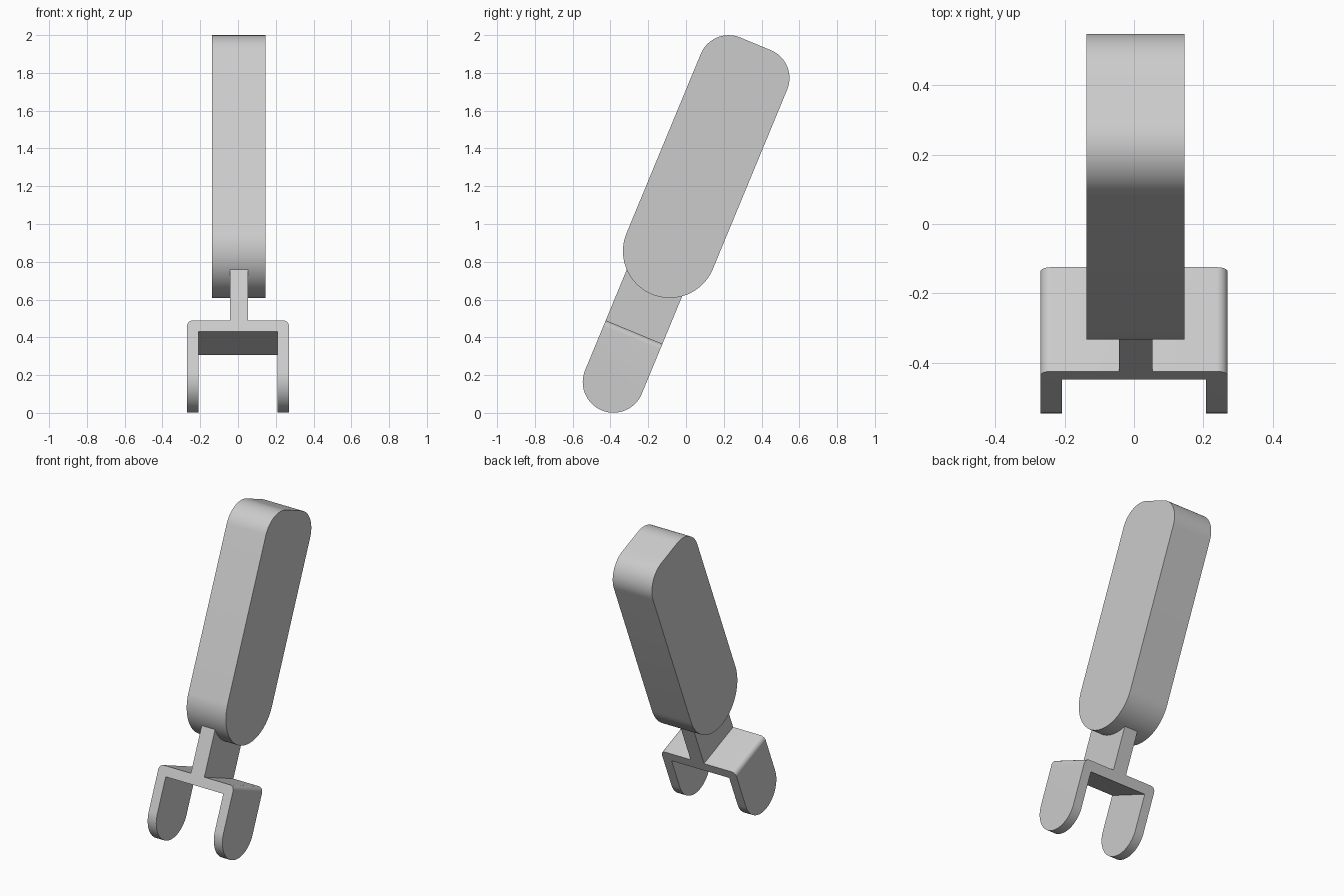
import bpy, bmesh, math
from mathutils import Vector

cube = bpy.data.objects.get("Cube")
if cube:
    bpy.data.objects.remove(cube, do_unlink=True)

TILT = math.radians(-22.5)   # whole assembly leans back about x

grey = bpy.data.materials.new("plain_grey")
grey.use_nodes = True
colour = (0.6, 0.6, 0.6, 1)
grey.diffuse_color = colour
grey.node_tree.nodes["Principled BSDF"].inputs["Base Color"].default_value = colour


def rounded(corners, steps=20):
    """Outline through right-angled corners (a, b, radius)."""
    out = []
    for i, (a, b, r) in enumerate(corners):
        p = Vector((a, b))
        if r == 0:
            out.append(p)
            continue
        to_prev = (Vector(corners[i - 1][:2]) - p).normalized()
        to_next = (Vector(corners[(i + 1) % len(corners)][:2]) - p).normalized()
        centre = p + (to_prev + to_next) * r
        for k in range(steps + 1):
            t = math.pi / 2 * k / steps
            out.append(centre - r * (to_next * math.cos(t) + to_prev * math.sin(t)))
    return out


def extrude(name, outline, place, start, end):
    """Extrude an outline from start to end; place maps (a, b, depth) to 3D."""
    bm = bmesh.new()
    face = bm.faces.new([bm.verts.new(place(a, b, start)) for a, b in outline])
    offset = Vector(place(0, 0, end)) - Vector(place(0, 0, start))
    new = bmesh.ops.extrude_face_region(bm, geom=[face])["geom"]
    bmesh.ops.translate(bm, vec=offset, verts=[g for g in new if isinstance(g, bmesh.types.BMVert)])
    bmesh.ops.remove_doubles(bm, verts=bm.verts, dist=1e-5)
    bmesh.ops.recalc_face_normals(bm, faces=bm.faces)
    mesh = bpy.data.meshes.new(name)
    bm.to_mesh(mesh)
    bm.free()
    mesh.materials.append(grey)
    obj = bpy.data.objects.new(name, mesh)
    bpy.context.collection.objects.link(obj)
    obj.rotation_euler.x = TILT
    return obj


def side(a, b, d):      # outline drawn in the side plane
    return (d, a, b)


def front(a, b, d):     # outline drawn in the front plane
    return (a, d, b)


# Paddle: semicircular lower end, softly rounded top corners
lo, hi = -0.655, -0.16
r = (hi - lo) / 2
paddle = extrude("paddle", rounded([(lo, 0.758 - r, r), (hi, 0.758 - r, r),
                                    (hi, 1.946, 0.16), (lo, 1.946, 0.16)]),
                 side, -0.137, 0.146)

# Neck joining the paddle to the fork
lo, hi = -0.58, -0.255
neck = extrude("neck", rounded([(lo, 0.27, 0), (hi, 0.27, 0), (hi, 0.8, 0), (lo, 0.8, 0)]),
               side, -0.043, 0.054)

# Fork: U-shaped channel trimmed so the legs have round ends
w, inner, top, under, foot = 0.27, 0.208, 0.29, 0.227, -0.2
fork = extrude("fork", rounded([(-w, foot, 0), (-inner, foot, 0), (-inner, under, 0),
                                (inner, under, 0), (inner, foot, 0), (w, foot, 0),
                                (w, top, 0.032), (-w, top, 0.032)], 8),
               front, lo, hi)
r = (hi - lo) / 2
cutter = extrude("fork_trim", rounded([(lo - 0.0, 0.004 - r, r), (hi, 0.004 - r, r),
                                       (hi, 0.5, 0), (lo, 0.5, 0)]), side, -0.5, 0.5)
cutter.hide_render = True
trim = fork.modifiers.new("round_ends", 'BOOLEAN')
trim.operation = 'INTERSECT'
trim.solver = 'EXACT'
trim.object = cutter
bpy.context.view_layer.update()
trimmed = bpy.data.meshes.new_from_object(fork.evaluated_get(bpy.context.evaluated_depsgraph_get()))
fork.modifiers.clear()
fork.data = trimmed
bpy.data.objects.remove(cutter, do_unlink=True)

# Smooth curves, crisp edges
bpy.ops.object.select_all(action='DESELECT')
for obj in (paddle, neck, fork):
    obj.select_set(True)
bpy.context.view_layer.objects.active = paddle
bpy.ops.object.shade_smooth_by_angle(angle=math.radians(30))
